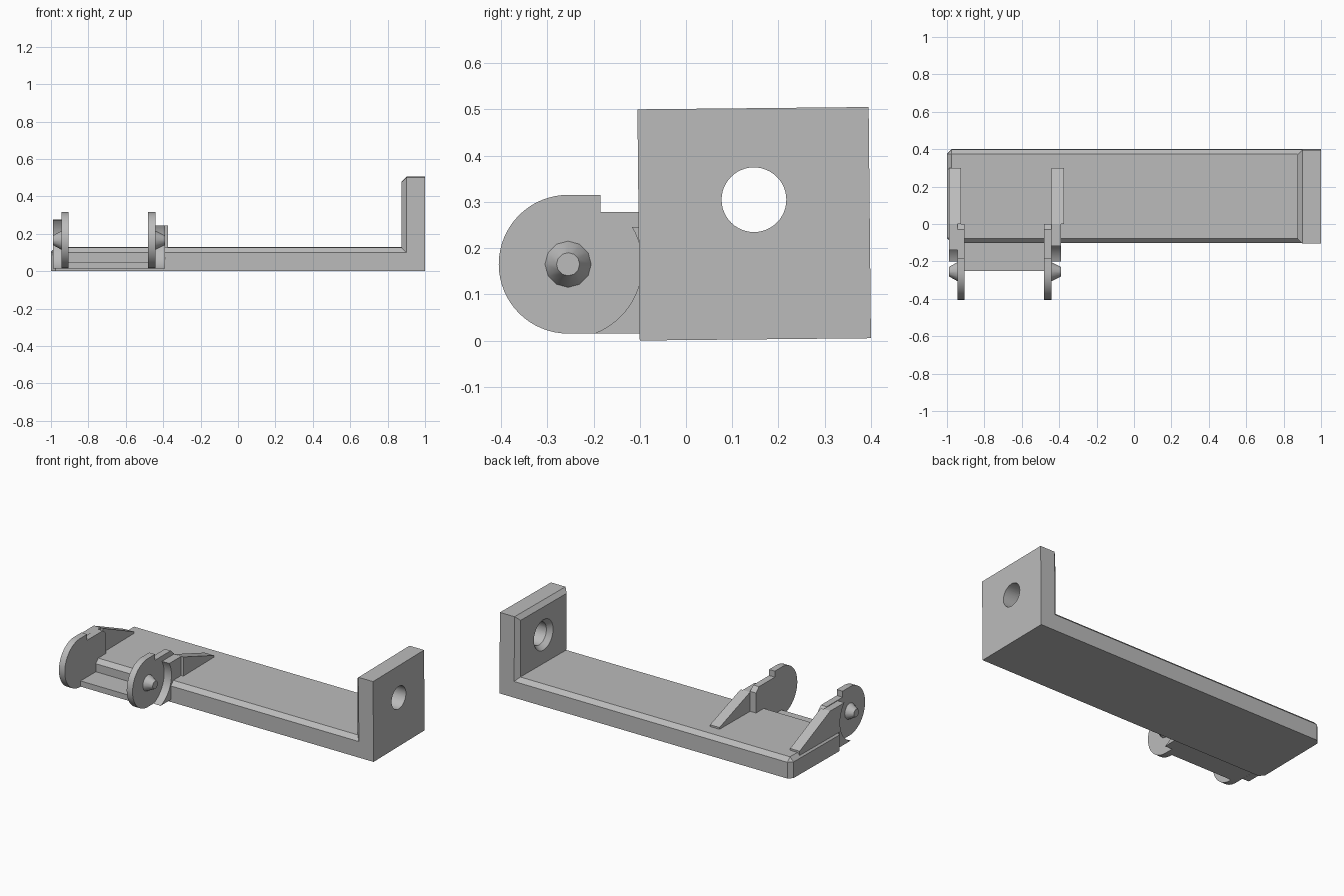
import bpy, bmesh
from math import sin, cos, pi, radians
from mathutils import Matrix, Vector

old = bpy.data.objects.get("Cube")
if old:
    bpy.data.objects.remove(old, do_unlink=True)

grey = bpy.data.materials.new("plain_grey")
grey.use_nodes = True
grey.diffuse_color = (0.5, 0.5, 0.5, 1)
grey.node_tree.nodes["Principled BSDF"].inputs["Base Color"].default_value = (0.5, 0.5, 0.5, 1)

PIN_Y, PIN_Z = -0.255, 0.165


def make(name, bm):
    bmesh.ops.recalc_face_normals(bm, faces=bm.faces)
    mesh = bpy.data.meshes.new(name)
    bm.to_mesh(mesh)
    bm.free()
    obj = bpy.data.objects.new(name, mesh)
    mesh.materials.append(grey)
    bpy.context.collection.objects.link(obj)
    return obj


def extrude(profile, offset):
    """Sweep a closed outline of 3D points along an offset."""
    bm = bmesh.new()
    face = bm.faces.new([bm.verts.new(p) for p in profile])
    out = bmesh.ops.extrude_face_region(bm, geom=[face])
    verts = [g for g in out["geom"] if isinstance(g, bmesh.types.BMVert)]
    bmesh.ops.translate(bm, verts=verts, vec=offset)
    bmesh.ops.recalc_face_normals(bm, faces=bm.faces)
    return bm


def slab(name, x0, x1, outline):
    """Plate with a y-z outline between two x positions."""
    return make(name, extrude([(x0, y, z) for y, z in outline], (x1 - x0, 0, 0)))


def arc(radius, start, end, steps):
    angles = [radians(start + (end - start) * i / steps) for i in range(steps + 1)]
    return [(PIN_Y + radius * cos(a), PIN_Z + radius * sin(a)) for a in angles]


def frustum(name, x0, x1, r0, r1, y, z, sides):
    """Round tapered solid along x."""
    bm = bmesh.new()
    rings = []
    for x, r in ((x0, r0), (x1, r1)):
        rings.append([bm.verts.new((x, y + r * cos(2 * pi * i / sides),
                                    z + r * sin(2 * pi * i / sides))) for i in range(sides)])
    for ring in rings:
        bm.faces.new(ring)
    for i in range(sides):
        j = (i + 1) % sides
        bm.faces.new((rings[0][i], rings[0][j], rings[1][j], rings[1][i]))
    return make(name, bm)


# L-shaped body with chamfered upper and inner rims
side = [(-1, 0), (1, 0), (1, 0.5), (0.875, 0.5), (0.875, 0.125), (-1, 0.125)]
bm = extrude([(x, -0.1, z) for x, z in side], (0, 0.5, 0))


def is_rim(edge):
    mid = (edge.verts[0].co + edge.verts[1].co) / 2
    concave = abs(mid.x - 0.875) < 0.01 and abs(mid.z - 0.125) < 0.01
    return mid.z > 0.01 and mid.x < 0.9 and not concave


bmesh.ops.bevel(bm, geom=[e for e in bm.edges if is_rim(e)], offset=0.025,
                segments=1, affect='EDGES')
body = make("body", bm)

# Bolt hole with a countersink on the inner side
cutters = [frustum("hole_cutter", 0.8, 1.1, 0.07, 0.07, 0.15, 0.302, 48),
           frustum("countersink_cutter", 0.85, 0.91, 0.115, 0.065, 0.15, 0.302, 48)]
for cutter in cutters:
    cutter.hide_render = True
    mod = body.modifiers.new(cutter.name, 'BOOLEAN')
    mod.operation, mod.solver, mod.object = 'DIFFERENCE', 'EXACT', cutter
bpy.context.view_layer.update()
graph = bpy.context.evaluated_depsgraph_get()
finished = bpy.data.meshes.new_from_object(body.evaluated_get(graph))
body.modifiers.clear()
body.data = finished
for cutter in cutters:
    bpy.data.objects.remove(cutter, do_unlink=True)

# The body leans very slightly about its front lower edge
pivot = Vector((0, -0.1, 0))
body.data.transform(Matrix.Translation(pivot) @ Matrix.Rotation(0.01, 4, 'X')
                    @ Matrix.Translation(-pivot))

# Hinge arms: round plate, outward pin, curved gusset and sloping brace
arm_outline = arc(0.15, 90, 270, 32) + [(-0.09, 0.015), (-0.09, 0.11), (0, 0.11), (0, 0.25),
                                        (-0.03, 0.278), (-0.185, 0.278), (-0.185, 0.315)]
arms = [("left", -0.44, -0.48, -0.39, -0.44, -0.375, 0.245, 30),
        ("right", -0.945, -0.905, -0.99, -0.99, -0.925, 0.275, 43)]
for label, outer, inner, tip, brace0, brace1, top, sweep in arms:
    slab(label + "_hinge_plate", outer, inner, arm_outline)
    frustum(label + "_hinge_pin", outer, tip, 0.05, 0.025, PIN_Y, PIN_Z, 12)
    slab(label + "_gusset", outer, tip, arc(0.16, -70, sweep, 20)
         + [(0, top), (0, 0.11), (-0.09, 0.11), (-0.09, 0.015)])
    slab(label + "_brace", brace0, brace1, [(0, 0.11), (0.3, 0.11), (0.3, 0.14), (0, top)])

# Shelf joining the two arms
slab("hinge_shelf", -0.91, -0.475,
     [(-0.25, 0.015), (-0.09, 0.015), (-0.09, 0.05), (-0.25, 0.05)])

# Smooth the round surfaces, keep corners crisp
for obj in bpy.context.scene.objects:
    obj.select_set(obj.type == 'MESH' and grey.name in obj.data.materials)
bpy.context.view_layer.objects.active = body
bpy.ops.object.shade_smooth_by_angle(angle=radians(32))
